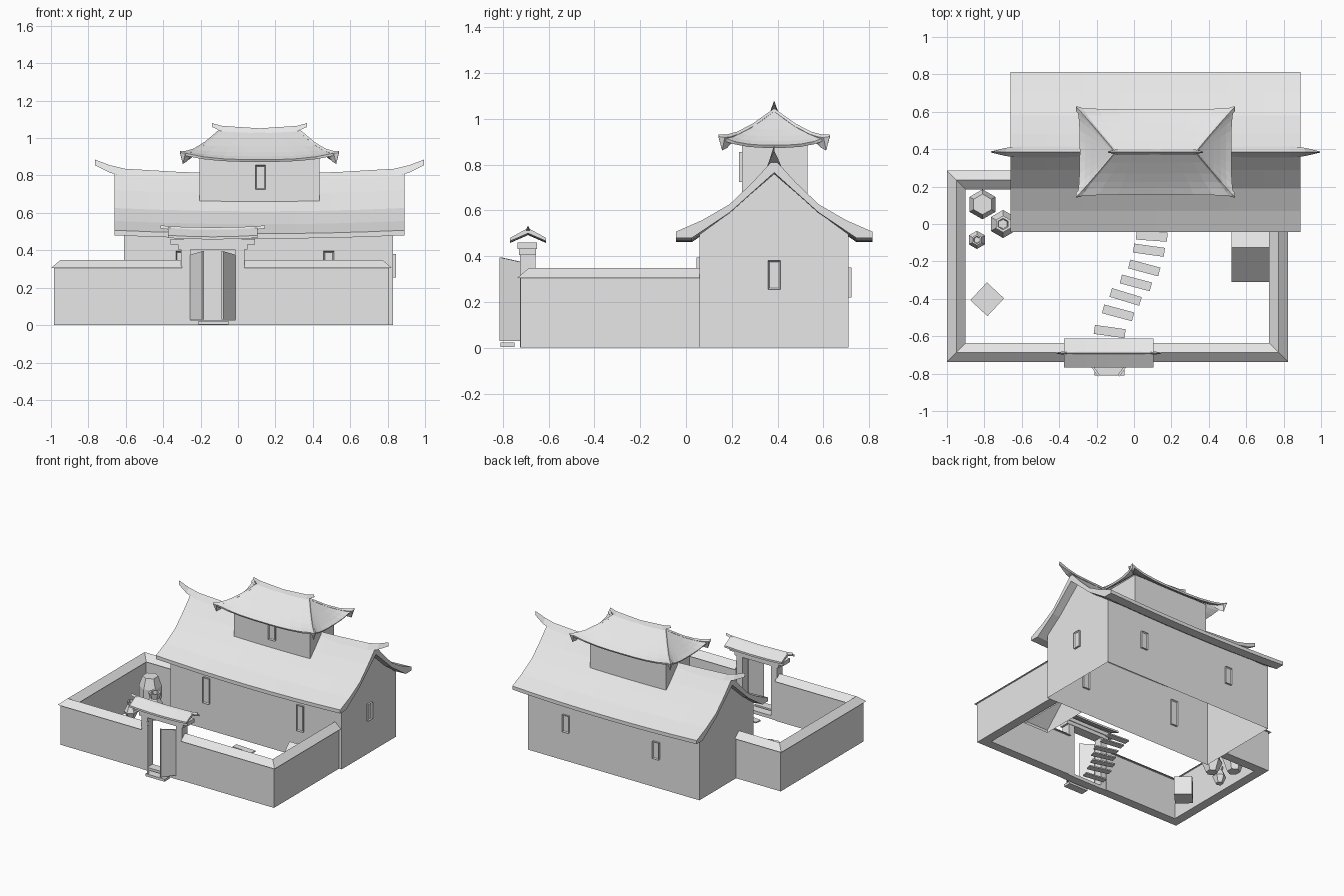
import bpy, bmesh, math
from mathutils import Vector, Matrix

cube = bpy.data.objects.get("Cube")
if cube:
    bpy.data.objects.remove(cube, do_unlink=True)

GREY = (0.8, 0.8, 0.8, 1)
plaster = bpy.data.materials.new("light grey")
plaster.use_nodes = True
plaster.diffuse_color = GREY
plaster.node_tree.nodes["Principled BSDF"].inputs["Base Color"].default_value = GREY


def finish(name, bm):
    bmesh.ops.recalc_face_normals(bm, faces=bm.faces)
    mesh = bpy.data.meshes.new(name)
    bm.to_mesh(mesh)
    bm.free()
    mesh.materials.append(plaster)
    obj = bpy.data.objects.new(name, mesh)
    bpy.context.collection.objects.link(obj)
    return obj


def loft(name, sections, closed=True, caps=True):
    """Join matching point loops into one surface."""
    bm = bmesh.new()
    loops = [[bm.verts.new(p) for p in s] for s in sections]
    n = len(loops[0])
    for a, b in zip(loops, loops[1:]):
        for i in range(n if closed else n - 1):
            j = (i + 1) % n
            bm.faces.new((a[i], a[j], b[j], b[i]))
    if caps:
        bm.faces.new(loops[0])
        bm.faces.new(loops[-1])
    return finish(name, bm)


def box(name, lo, hi, turn=0, open_bottom=False):
    bm = bmesh.new()
    lo, hi = Vector(lo), Vector(hi)
    bmesh.ops.create_cube(bm, size=1)
    bm.transform(Matrix.Translation((lo + hi) / 2) @ Matrix.Rotation(math.radians(turn), 4, 'Z')
                 @ Matrix.Diagonal((*(hi - lo), 1)))
    if open_bottom:
        low = [f for f in bm.faces if f.calc_center_median().z < lo.z + 1e-4]
        bmesh.ops.delete(bm, geom=low, context='FACES_ONLY')
    return finish(name, bm)


def window(name, x, y, z0, z1, turn=0):
    """Framed window with a recessed pane on both faces."""
    bm = bmesh.new()
    bmesh.ops.create_cube(bm, size=1)
    bm.transform(Matrix.Diagonal((0.055, 0.028, z1 - z0, 1)))
    bm.normal_update()
    panes = [f for f in bm.faces if abs(f.normal.y) > 0.9]
    bmesh.ops.inset_individual(bm, faces=panes, thickness=0.009)
    for f in panes:
        for v in f.verts:
            v.co.y *= 0.4
    bm.transform(Matrix.Translation((x, y, (z0 + z1) / 2)) @ Matrix.Rotation(math.radians(turn), 4, 'Z'))
    return finish(name, bm)


def ridge(name, y, stations):
    """Triangular ridge; stations hold x, half width, base z, top z."""
    return loft(name, [[(x, y - w, b), (x, y, t), (x, y + w, b)] for x, w, b, t in stations])


def mirror_profile(points, y):
    return points + [(2 * y - a, b) for a, b in reversed(points) if abs(a - y) > 1e-6]


CX, CY = 0.115, 0.385

# Main house: gabled shell, open below
gable = mirror_profile([(0.06, 0), (0.06, 0.495), (0.19, 0.59), (CY, 0.76)], CY)
loft("house_walls", [[(x, *p) for p in gable] for x in (-0.61, 0.83)], closed=False)

# Main roof: bent slopes with a gentle sag along the length
top = mirror_profile([(-0.044, 0.507), (0.07, 0.557), (0.19, 0.626), (0.29, 0.722), (CY, 0.825)], CY)
under = mirror_profile([(-0.044, 0.48), (0.026, 0.48), (0.19, 0.59), (CY, 0.765)], CY)
sections = []
for i in range(9):
    s = i / 4 - 1
    sag = 0.018 * (1 - s * s)
    sections.append([(CX + 0.775 * s, y, z - sag) for y, z in top + under[::-1]])
loft("main_roof", sections)

half = [(0.88, 0.003, 0.855, 0.885), (0.8, 0.022, 0.815, 0.855), (0.72, 0.03, 0.795, 0.836),
        (0.45, 0.03, 0.78, 0.82), (0.2, 0.03, 0.77, 0.81)]
ridge("main_ridge", CY, [(CX - d, w, b, t) for d, w, b, t in half]
      + [(CX + d, w, b, t) for d, w, b, t in reversed(half)])

# Upper storey
box("upper_storey", (-0.205, 0.245, 0.655), (0.435, 0.53, 0.92), open_bottom=True)


def hip_point(t, sx, sy):
    """Point on the upper roof: t runs from eave to ridge, sx and sy from -1 to 1."""
    lift = (abs(sx) * abs(sy)) ** 3 * (1 - t) ** 3
    flare = 1 + 0.03 * lift
    z = 0.885 + 0.155 * max(t, 0) ** 1.15 + 0.038 * lift
    return Vector((CX + sx * (0.405 - 0.19 * t) * flare, CY + sy * 0.228 * (1 - t) * flare, z))


# Upper roof: four curved slopes with lifted corners
steps = [i / 4 - 1 for i in range(8)]
rim = [(s, -1) for s in steps] + [(1, s) for s in steps] + [(-s, 1) for s in steps] + [(-1, -s) for s in steps]
rings = [[hip_point(t, *r) for r in rim] for t in (0, 0.15, 0.3, 0.5, 0.75, 0.98)]
upper = loft("upper_roof", rings, caps=False)
thick = upper.modifiers.new("thickness", 'SOLIDIFY')
thick.thickness = 0.014
thick.offset = -1

# Hip ridges with deep, pointed corner ends
up = Vector((0, 0, 1))
for sx in (-1, 1):
    for sy in (-1, 1):
        side = Vector((0.228 * sy, -0.19 * sx, 0)).normalized()
        parts = []
        for t, w, drop, rise in ((-0.03, 0.002, 0.0, 0.004), (0.03, 0.018, 0.055, 0.008),
                                 (0.12, 0.016, 0.045, 0.008), (0.3, 0.009, 0.01, 0.007),
                                 (0.6, 0.008, 0.01, 0.007), (1, 0.007, 0.01, 0.006)):
            p = hip_point(t, sx, sy)
            parts.append([p - side * w - up * 0.004, p + up * rise, p + side * w - up * 0.004,
                          p - up * (drop + 0.006)])
        loft("hip_ridge", parts)

half = [(0.255, 0.003, 1.06, 1.08), (0.2, 0.016, 1.035, 1.065), (0, 0.016, 1.025, 1.052)]
ridge("upper_ridge", CY, [(CX - d, w, b, t) for d, w, b, t in half]
      + [(CX + d, w, b, t) for d, w, b, t in half[1::-1]])

# Windows
for x in (-0.305, 0.485):
    window("front_window", x, 0.06, 0.2, 0.395)
for x in (-0.25, 0.508):
    window("back_window", x, 0.71, 0.22, 0.35)
window("side_window", 0.83, CY, 0.255, 0.38, 90)
window("upper_window", 0.12, 0.245, 0.725, 0.855)

# Courtyard walls with a peaked coping, mitred at the corners
WALL = [(-0.035, 0), (-0.035, 0.305), (-0.05, 0.305), (0, 0.348), (0.05, 0.305), (0.035, 0.305), (0.035, 0)]


def wall(name, path):
    path = [Vector(p) for p in path]
    dirs = [(b - a).normalized() for a, b in zip(path, path[1:])]
    normals = [Vector((-d.y, d.x)) for d in dirs]
    loops = []
    for i, p in enumerate(path):
        near = normals[max(i - 1, 0):i + 1]
        off = near[0] if len(near) == 1 else near[0] + near[1]
        loops.append([(p.x + off.x * o, p.y + off.y * o, z) for o, z in WALL])
    loft(name, loops)


wall("left_court_wall", [(0.035, -0.687), (0.773, -0.687), (0.773, 0.06)])
wall("right_court_wall", [(-0.3, -0.687), (-0.95, -0.687), (-0.95, 0.235), (-0.61, 0.235)])

# Gate: posts, beams, roof, ridge and open doors
GX, GY = -0.135, -0.69
for x in (-0.305, -0.015):
    box("gate_post", (x, -0.725, 0), (x + 0.05, -0.658, 0.425))
box("gate_lintel", (-0.32, -0.73, 0.405), (0.05, -0.655, 0.435))
box("gate_beam", (-0.36, -0.735, 0.432), (0.09, -0.65, 0.46))
roof = [(-0.768, 0.458), (-0.768, 0.472), (GY, 0.515), (-0.612, 0.472), (-0.612, 0.458), (GY, 0.492)]
loft("gate_roof", [[(GX + 0.24 * s, y, z + 0.008 * s * s) for y, z in roof] for s in (-1, -0.5, 0, 0.5, 1)])
ridge("gate_ridge", GY, [(GX + 0.28 * s, 0.012 if abs(s) < 1 else 0.003, 0.505 + 0.012 * s ** 4,
                          0.522 + 0.012 * s ** 4) for s in (-1, -0.8, 0, 0.8, 1)])
for s in (-1, 1):
    hinge, free = Vector((GX + s * 0.118, -0.722)), Vector((GX + s * 0.052, -0.812))
    d = (free - hinge).normalized()
    n = Vector((-d.y, d.x)) * 0.006
    loft("gate_door", [[(*(p - n), 0.03), (*(p + n), 0.03), (*(p + n), h), (*(p - n), h)]
                       for p, h in ((hinge, 0.375), (free, 0.395))])
box("gate_threshold", (-0.255, -0.725, 0), (-0.015, -0.66, 0.025))
box("gate_step", (-0.21, -0.81, 0.003), (-0.05, -0.75, 0.022))

# Stepping stones winding to the house
for x, y, turn in ((-0.13, -0.575, -8), (-0.085, -0.475, -15), (-0.045, -0.39, -17), (0.01, -0.315, -15),
                   (0.055, -0.235, -15), (0.08, -0.14, -8), (0.095, -0.065, -4)):
    box("stepping_stone", (x - 0.083, y - 0.024, 0), (x + 0.083, y + 0.024, 0.009), turn)

# Small gabled shelter against the house, open below
shelter = [(-0.31, 0), (-0.31, 0.02), (-0.125, 0.2), (0.06, 0.02), (0.06, 0)]
loft("shelter", [[(x, *p) for p in shelter] for x in (0.52, 0.725)], closed=False)

# Courtyard crate
box("crate", (-0.85, -0.465, 0), (-0.72, -0.34, 0.14), 47)


def pot(name, x, y, profile):
    """Six-sided turned pot."""
    angles = [math.pi * (k / 3 + 1 / 6) for k in range(6)]
    loft(name, [[(x + r * math.cos(a), y + r * math.sin(a), z) for a in angles] for r, z in profile])


pot("tall_jar", -0.81, 0.105, [(0.045, 0), (0.08, 0.1), (0.08, 0.18), (0.055, 0.255)])
for name, x, y, k in (("round_pot", -0.7, 0.0, 1.0), ("small_pot", -0.84, -0.085, 0.65)):
    pot(name, x, y, [(0.04 * k, 0), (0.075 * k, 0.08 * k), (0.035 * k, 0.16 * k), (0.045 * k, 0.2 * k),
                     (0.03 * k, 0.2 * k), (0.025 * k, 0.08 * k)])
